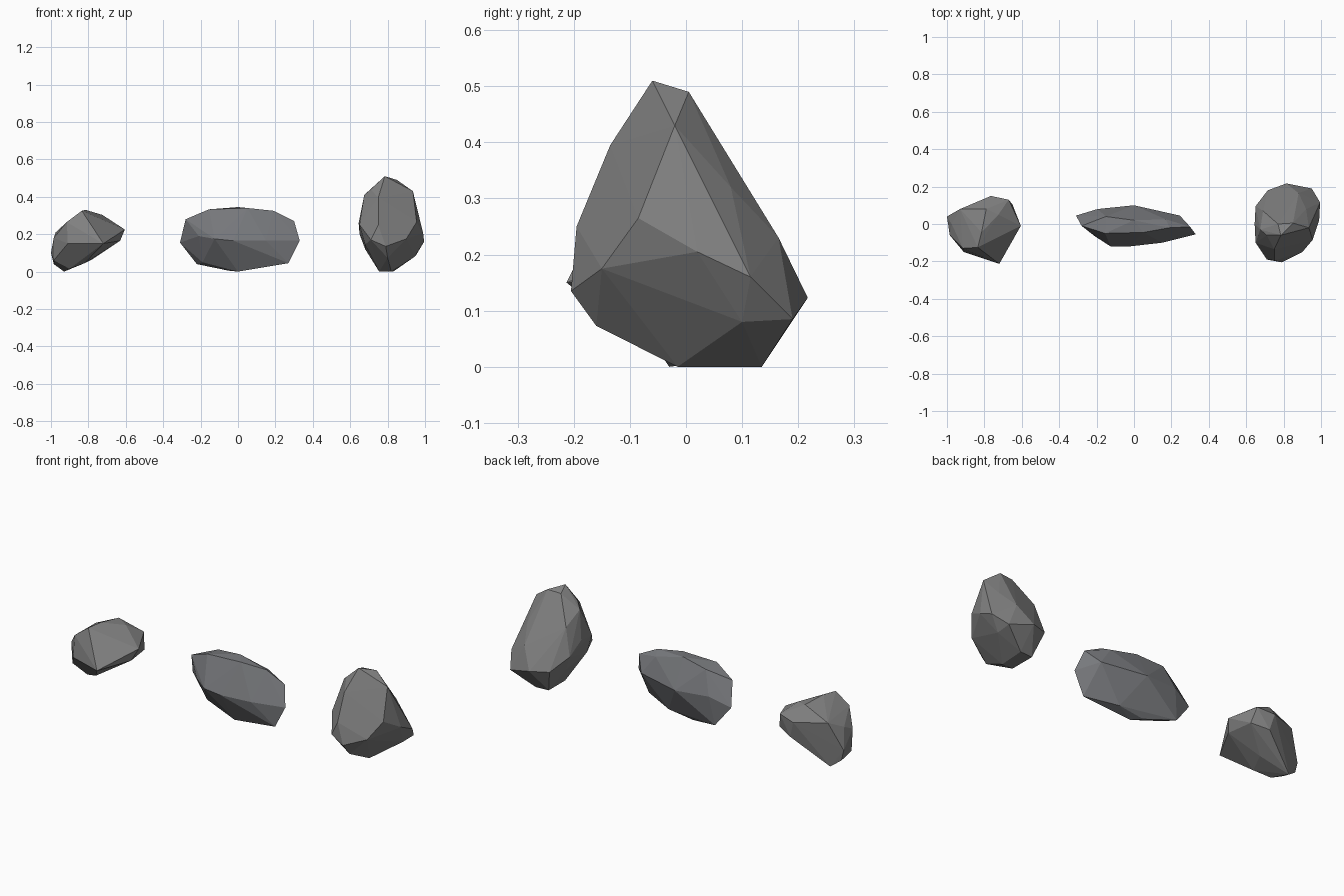
import bpy, bmesh


def stone(name, corners, colour):
    """Faceted stone: convex hull around a few corner points, flat shaded."""
    bm = bmesh.new()
    for c in corners:
        bm.verts.new(c)
    res = bmesh.ops.convex_hull(bm, input=bm.verts[:])
    spare = {g for g in res["geom_interior"] + res["geom_unused"]
             if isinstance(g, bmesh.types.BMVert)}
    bmesh.ops.delete(bm, geom=list(spare), context='VERTS')
    bmesh.ops.recalc_face_normals(bm, faces=bm.faces[:])
    me = bpy.data.meshes.new(name)
    bm.to_mesh(me)
    bm.free()
    ob = bpy.data.objects.new(name, me)
    bpy.context.collection.objects.link(ob)
    mat = bpy.data.materials.new(name + "_colour")
    mat.diffuse_color = (*colour, 1)
    me.materials.append(mat)
    return ob


grey = (0.22, 0.22, 0.22)
slate = (0.185, 0.19, 0.202)

# Small wedge-shaped stone on the left: crown, waist, base
stone("small_stone", [
    (-.835, -.125, .325), (-.815, -.045, .33), (-.725, .05, .303), (-.915, -.13, .265),
    (-.79, .08, .315), (-.765, .15, .235), (-.67, .13, .25), (-.93, .08, .25),
    (-.975, 0, .21), (-.605, -.01, .225), (-.65, .105, .165), (-.63, -.04, .165),
    (-.74, .14, .145), (-.72, -.213, .15), (-.985, -.06, .18), (-.91, -.15, .15),
    (-1, .04, .10), (-.985, -.05, .06), (-.985, .04, .04), (-.93, .06, 0),
    (-.9, -.04, .015), (-.82, -.08, .045), (-.78, .02, .065)], grey)

# Flat slab in the middle: crown, waist, base
stone("flat_slab", [
    (-.28, -.01, .28), (-.155, -.05, .333), (0, .02, .345), (.05, -.045, .34),
    (.19, -.02, .325), (.30, -.015, .27), (-.15, .04, .325), (.17, .025, .305),
    (-.31, .045, .155), (-.195, .08, .2), (0, .10, .19), (.135, .06, .2), (.245, .045, .2),
    (.33, -.055, .165), (.15, -.10, .165), (-.025, -.12, .165), (-.125, -.12, .175),
    (-.21, -.065, .19),
    (-.22, .06, .04), (-.19, .0, .05), (0, -.03, 0), (-.05, .01, .005),
    (.27, -.06, .045), (.10, .01, .025)], slate)

# Tall stone on the right: crown, waist, base
stone("tall_stone", [
    (.785, -.06, .51), (.85, .005, .49), (.77, 0, .485), (.935, -.02, .43),
    (.71, -.06, .44), (.675, -.03, .41), (.69, .07, .345), (.75, -.135, .395),
    (.82, .07, .365), (.92, .08, .32), (.645, 0, .26), (.65, -.1, .25),
    (.75, -.195, .25), (.88, .165, .23), (.955, -.085, .265), (.99, .02, .205),
    (.995, .115, .16), (.90, -.15, .175), (.79, -.205, .135), (.71, -.19, .17),
    (.65, .095, .2), (.715, .18, .13), (.815, .217, .123), (.95, .19, .085),
    (.945, .1, .08), (.68, .08, .12), (.68, -.1, .145), (.80, -.16, .073),
    (.83, .135, 0), (.755, .13, 0), (.755, -.015, 0), (.82, -.015, 0)], grey)
